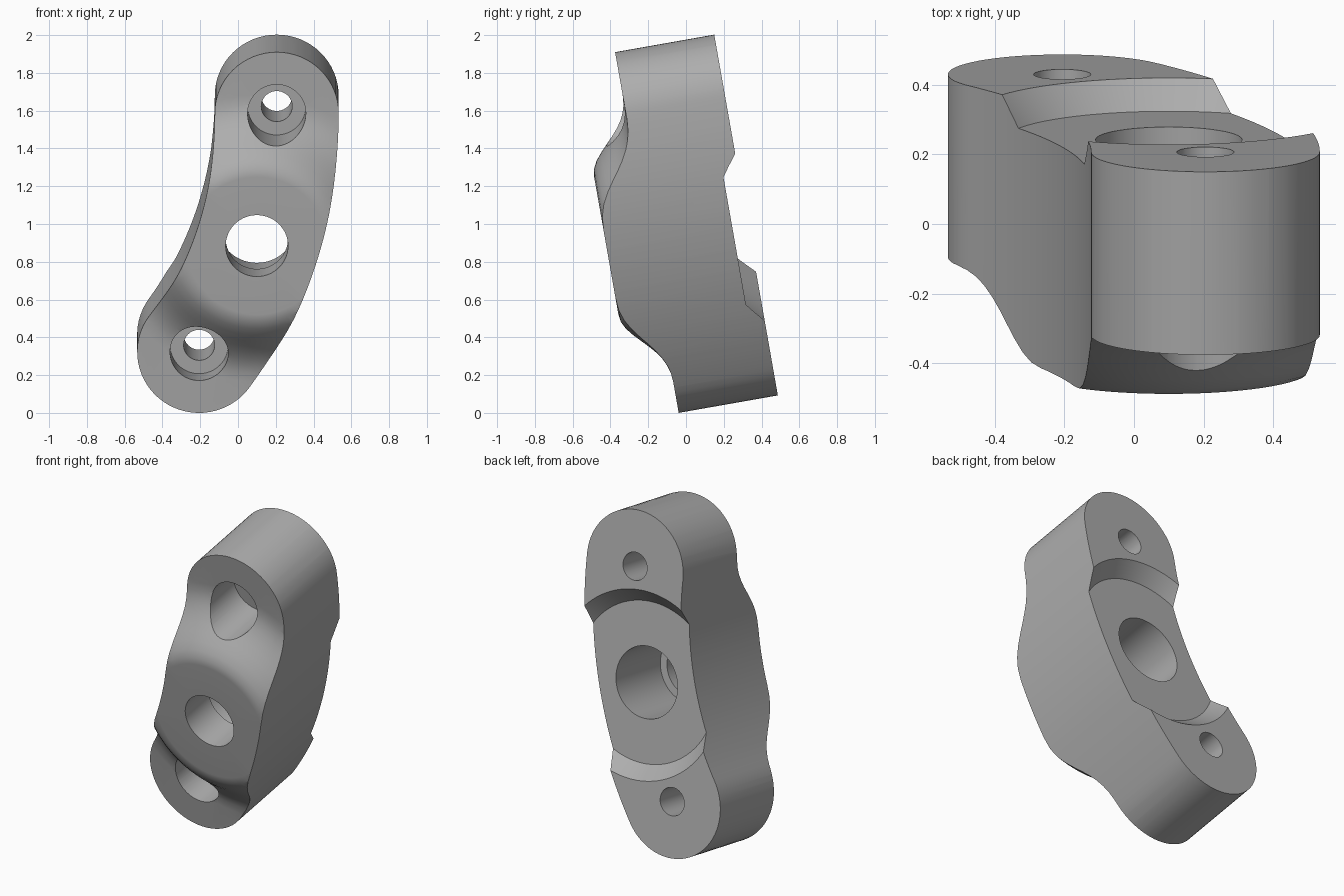
import bpy, bmesh, math
from mathutils import Matrix, Vector

if "Cube" in bpy.data.objects:
    bpy.data.objects.remove(bpy.data.objects["Cube"], do_unlink=True)

# Layout in the part's own frame: X across, Y depth, Z along; tilted at the end
TILT = math.radians(10)
ARC_CENTRE = Vector((-2.005, 0, 1.618))
ARC_RADIUS, SWEEP, HALF_WIDTH = 2.21, math.radians(-35.5), 0.328
PAD_FRONT, PAD_BACK = -0.038, 0.495


def on_arc(angle, radius=ARC_RADIUS):
    return ARC_CENTRE + Vector((math.cos(angle), 0, math.sin(angle))) * radius


def make_object(name, bm):
    bmesh.ops.remove_doubles(bm, verts=bm.verts, dist=1e-5)
    bmesh.ops.recalc_face_normals(bm, faces=bm.faces)
    mesh = bpy.data.meshes.new(name)
    bm.to_mesh(mesh)
    bm.free()
    obj = bpy.data.objects.new(name, mesh)
    bpy.context.collection.objects.link(obj)
    return obj


def lathe(name, profile, centre, steps):
    """Spin a closed (radius, depth) profile around the depth axis."""
    bm = bmesh.new()
    rings = []
    for i in range(steps):
        a = math.tau * i / steps
        rings.append([bm.verts.new(centre + Vector((r * math.cos(a), d, r * math.sin(a))))
                      for r, d in profile])
    n = len(profile)
    for i in range(steps):
        a, b = rings[i], rings[(i + 1) % steps]
        for j in range(n):
            k = (j + 1) % n
            if profile[j][0] == profile[k][0] == 0:
                continue
            quad = [a[j], a[k], b[k], b[j]]
            if profile[j][0] == 0:
                quad = [a[j], a[k], b[k]]
            elif profile[k][0] == 0:
                quad = [a[j], a[k], b[j]]
            bm.faces.new(quad)
    return make_object(name, bm)


def boolean(target, tool, operation):
    mod = target.modifiers.new(tool.name, "BOOLEAN")
    mod.object, mod.operation, mod.solver = tool, operation, "EXACT"
    bpy.context.view_layer.objects.active = target
    bpy.ops.object.modifier_apply(modifier=mod.name)
    bpy.data.objects.remove(tool, do_unlink=True)


# Curved slot-shaped prism with round ends
outline = []
for i in range(41):                                   # outer edge
    outline.append(on_arc(SWEEP * i / 40, ARC_RADIUS + HALF_WIDTH))
for i in range(1, 32):                                # lower round end
    a = SWEEP - math.pi * i / 32
    outline.append(on_arc(SWEEP) + Vector((math.cos(a), 0, math.sin(a))) * HALF_WIDTH)
for i in range(41):                                   # inner edge
    outline.append(on_arc(SWEEP * (1 - i / 40), ARC_RADIUS - HALF_WIDTH))
for i in range(1, 32):                                # upper round end
    a = math.pi - math.pi * i / 32
    outline.append(on_arc(0) + Vector((math.cos(a), 0, math.sin(a))) * HALF_WIDTH)
bm = bmesh.new()
face = bm.faces.new([bm.verts.new(p + Vector((0, -0.6, 0))) for p in outline])
new = bmesh.ops.extrude_face_region(bm, geom=[face])["geom"]
bmesh.ops.translate(bm, vec=(0, 1.5, 0), verts=[v for v in new if isinstance(v, bmesh.types.BMVert)])
bracket = make_object("curved_bracket", bm)

# Turned shape: stepped centre bore, flared boss, pads and chamfered back recess
turned = [(0.165, -0.262), (0.37, -0.262), (0.41, -0.256), (0.45, -0.236), (0.49, -0.204),
          (0.53, -0.166), (0.565, -0.132), (0.60, -0.102), (0.64, -0.074), (0.68, -0.055),
          (0.72, -0.043), (0.77, PAD_FRONT), (1.3, PAD_FRONT), (1.3, PAD_BACK),
          (0.55, PAD_BACK), (0.47, 0.412), (0.21, 0.412), (0.21, -0.03), (0.165, -0.03)]
boolean(bracket, lathe("turned_stock", turned, on_arc(SWEEP / 2), 128), "INTERSECT")

# Counterbored bolt holes at both ends
bolt = [(0, -0.5), (0.154, -0.5), (0.154, 0.17), (0.082, 0.17), (0.082, 0.8), (0, 0.8)]
for angle in (0, SWEEP):
    boolean(bracket, lathe("bolt_cutter", bolt, on_arc(angle), 64), "DIFFERENCE")

# Tilt the finished part
bracket.data.transform(Matrix.Rotation(TILT, 4, "X"))

# Grey metal
mat = bpy.data.materials.new("grey_metal")
mat.use_nodes = True
grey = (0.42, 0.42, 0.42, 1)
mat.diffuse_color = grey
mat.node_tree.nodes["Principled BSDF"].inputs["Base Color"].default_value = grey
bracket.data.materials.clear()
bracket.data.materials.append(mat)
for p in bracket.data.polygons:
    p.material_index = 0

# Smooth curved walls, crisp edges
bpy.ops.object.select_all(action="DESELECT")
bracket.select_set(True)
bpy.context.view_layer.objects.active = bracket
bpy.ops.object.shade_smooth_by_angle(angle=math.radians(25))
weighted = bracket.modifiers.new("weighted_normals", "WEIGHTED_NORMAL")
weighted.keep_sharp = True
